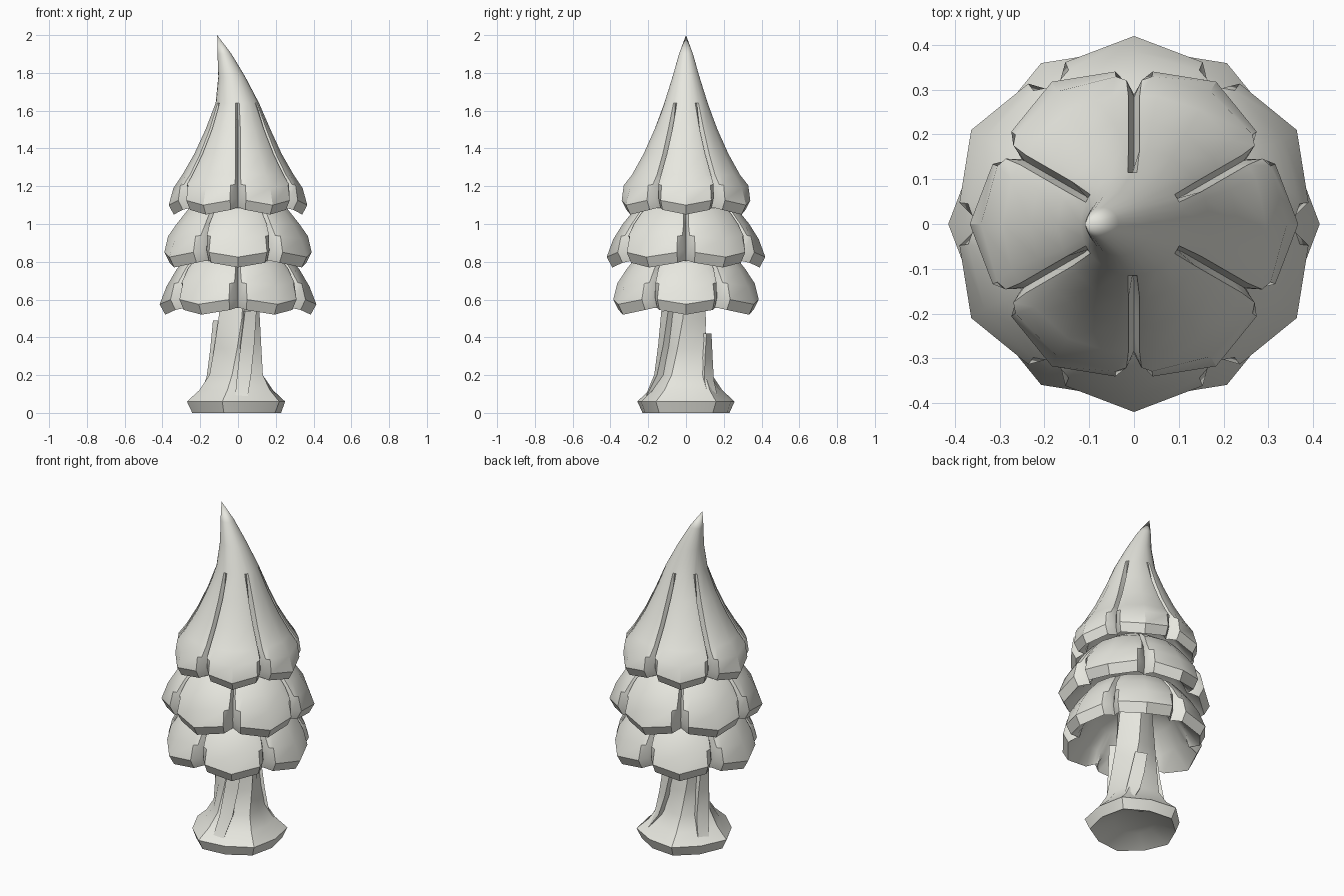
import bpy, bmesh, math

cube = bpy.data.objects.get("Cube")
if cube:
    bpy.data.objects.remove(cube)

# One pale stone colour for everything
STONE = (0.8, 0.8, 0.74, 1)
mat = bpy.data.materials.new("pale_stone")
mat.use_nodes = True
mat.diffuse_color = STONE
mat.node_tree.nodes["Principled BSDF"].inputs["Base Color"].default_value = STONE


def polar(angle, r, z, cx=0.0):
    a = math.radians(angle)
    return (cx + r * math.cos(a), r * math.sin(a), z)


def loft(name, rings, smooth=32):
    """Skin equal-length closed rings and cap both ends."""
    bm = bmesh.new()
    loops = [[bm.verts.new(p) for p in ring] for ring in rings]
    n = len(loops[0])
    for low, high in zip(loops, loops[1:]):
        for i in range(n):
            j = (i + 1) % n
            bm.faces.new((low[i], low[j], high[j], high[i]))
    bm.faces.new(loops[0][::-1])
    bm.faces.new(loops[-1])
    bmesh.ops.remove_doubles(bm, verts=bm.verts, dist=0.0005)
    bmesh.ops.recalc_face_normals(bm, faces=bm.faces)
    mesh = bpy.data.meshes.new(name)
    bm.to_mesh(mesh)
    bm.free()
    obj = bpy.data.objects.new(name, mesh)
    bpy.context.collection.objects.link(obj)
    mesh.materials.append(mat)
    bpy.ops.object.select_all(action='DESELECT')
    obj.select_set(True)
    bpy.context.view_layer.objects.active = obj
    bpy.ops.object.shade_smooth_by_angle(angle=math.radians(smooth))
    return obj


def bend(z):
    return -0.11 * max(0, (z - 1.6) / 0.4) ** 1.5


def lobed_ring(z, r, kind, turn):
    """Six lobes split by V grooves; the rim also has cut corners."""
    # corner angle, corner ratio, edge angle, edge ratio, groove ratio, lifts
    slot = 30 - math.degrees(math.asin(min(0.5, 0.013 / max(r, 0.03))))
    shape = {
        "rim": (23, 0.935, 28, 0.84, 0.79, 0.025, 0.035),
        "shoulder": (23, 0.97, 27, 0.94, 0.83, 0.015, 0.02),
        "leaf": (20, 0.985, slot, 0.97, 1 - 0.045 / max(r, 0.1), 0, 0),
        "plain": (15, 1, 25, 1, 1, 0, 0),
    }[kind]
    ca, cr, ea, er, gr, clift, elift = shape
    points = []
    for k in range(6):
        mid = turn + 60 * k
        for a, f, lift in ((-30, gr, elift), (-ea, er, elift), (-ca, cr, clift),
                           (0, 1, 0), (ca, cr, clift), (ea, er, elift)):
            points.append(polar(mid + a, r * f, z + lift, bend(z)))
    return points


def tier(name, turn, inside, outside):
    rings = [lobed_ring(z, r, "plain", turn) for z, r in inside]
    rings += [lobed_ring(z, r, kind, turn) for z, r, kind in outside]
    return loft(name, rings)


# Foliage, hollow from below
tier("lower_foliage", 0,
     [(0.80, 0.08), (0.72, 0.22), (0.62, 0.285)],
     [(0.52, 0.385, "rim"), (0.575, 0.415, "rim"), (0.67, 0.378, "shoulder"),
      (0.76, 0.325, "leaf"), (0.84, 0.26, "leaf"), (0.90, 0.15, "plain")])
tier("middle_foliage", 30,
     [(1.05, 0.08), (0.97, 0.22), (0.87, 0.285)],
     [(0.77, 0.39, "rim"), (0.825, 0.42, "rim"), (0.92, 0.385, "shoulder"),
      (1.00, 0.335, "leaf"), (1.08, 0.27, "leaf"), (1.16, 0.15, "plain")])
tier("top_foliage", 0,
     [(1.30, 0.08), (1.24, 0.19), (1.15, 0.25)],
     [(1.05, 0.34, "rim"), (1.10, 0.367, "rim"), (1.19, 0.342, "shoulder"),
      (1.26, 0.295, "leaf"), (1.37, 0.232, "leaf"), (1.50, 0.172, "leaf"),
      (1.64, 0.115, "plain"), (1.78, 0.071, "plain"), (1.90, 0.037, "plain"),
      (2.0, 0.0, "plain")])

# Trunk: fluted and twisted, flaring into a faceted foot
SIDES = 10


def trunk_ring(z, r, flute, twist):
    return [polar(360 * i / SIDES + twist, r * (1 + (flute if i % 2 else -flute)), z)
            for i in range(SIDES)]


loft("trunk", [trunk_ring(*row) for row in (
    (0.05, 0.12, 0, 0), (0.0, 0.235, 0.03, 0), (0.06, 0.26, 0.04, 0),
    (0.12, 0.195, 0.05, 2), (0.20, 0.142, 0.07, 6), (0.34, 0.122, 0.08, 16),
    (0.50, 0.108, 0.08, 28), (0.85, 0.09, 0.05, 45))], smooth=28)

# Twisting root planks with blunt upper ends
for k, (angle, top) in enumerate(((172, 0.49), (62, 0.42), (-65, 0.54))):
    rings = []
    for t, r, half in ((0, 0.215, 9), (0.25, 0.168, 13), (0.6, 0.148, 15), (1, 0.136, 15)):
        z = 0.09 + (top - 0.09) * t
        a = angle - 20 + 26 * t
        rings.append([polar(a - half, 0.08, z), polar(a - half, r, z),
                      polar(a + half, r, z), polar(a + half, 0.08, z)])
    loft(f"root_plank_{k + 1}", rings)
